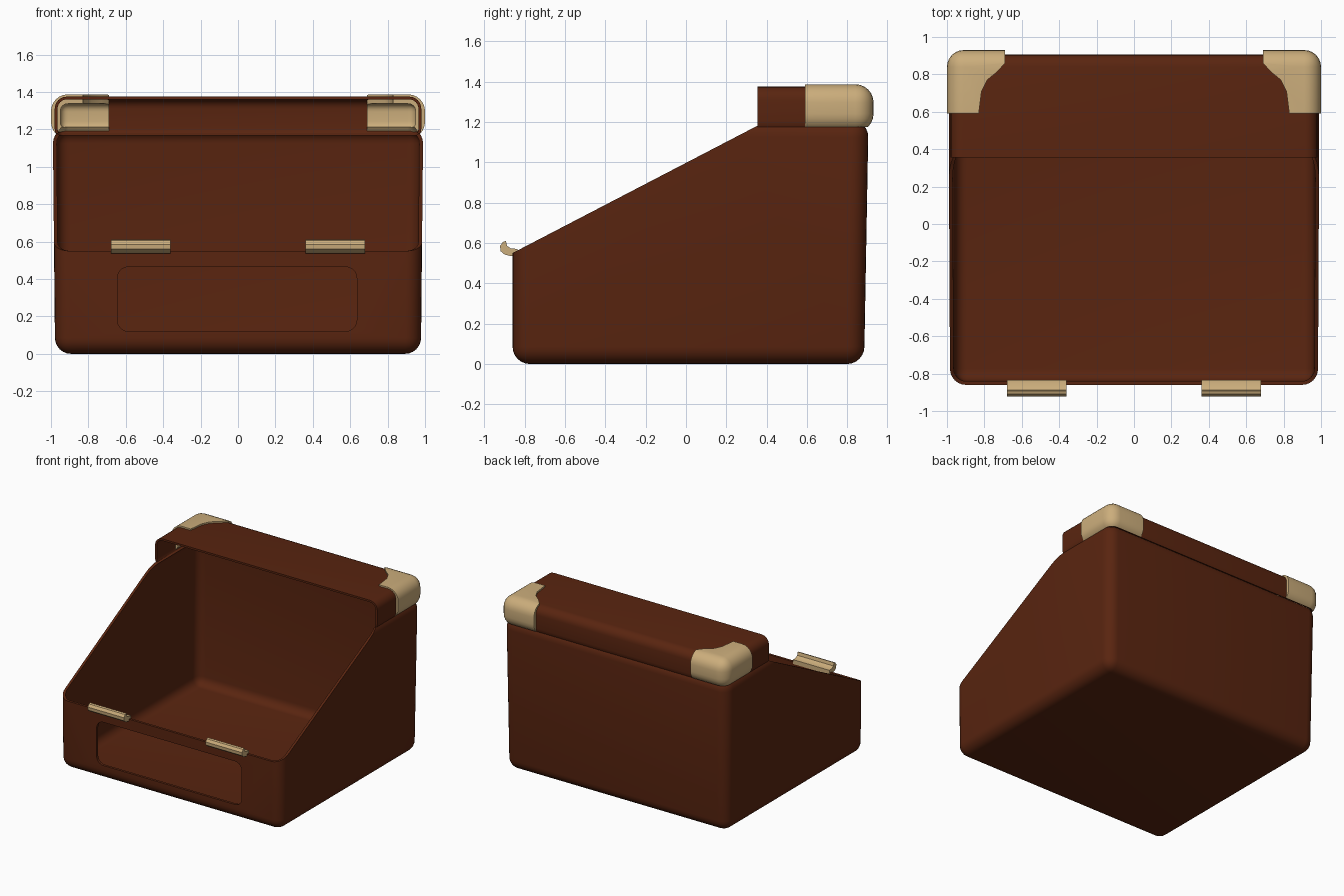
import bpy, bmesh
from math import cos, sin, pi
from mathutils import Vector

cube = bpy.data.objects.get("Cube")
if cube:
    bpy.data.objects.remove(cube, do_unlink=True)


def material(name, colour):
    m = bpy.data.materials.new(name)
    m.use_nodes = True
    m.diffuse_color = colour
    bsdf = m.node_tree.nodes["Principled BSDF"]
    bsdf.inputs["Base Color"].default_value = colour
    bsdf.inputs["Roughness"].default_value = 0.6
    return m


brown = material("brown leather", (0.1, 0.018, 0.005, 1))
brass = material("pale brass", (0.6, 0.42, 0.2, 1))


def make_object(name, bm, mat):
    bmesh.ops.recalc_face_normals(bm, faces=bm.faces)
    mesh = bpy.data.meshes.new(name)
    bm.to_mesh(mesh)
    bm.free()
    mesh.materials.append(mat)
    ob = bpy.data.objects.new(name, mesh)
    bpy.context.collection.objects.link(ob)
    return ob


def rounded_shell(name, lo, hi, radius, cuts, thickness, mat, flare=0):
    """Rounded box, trimmed open by planes and thickened inwards."""
    lo, hi = Vector(lo), Vector(hi)
    bm = bmesh.new()
    bmesh.ops.create_cube(bm, size=1)
    for v in bm.verts:
        v.co = (lo + hi) / 2 + v.co * (hi - lo)
    bmesh.ops.bevel(bm, geom=bm.edges[:], offset=radius, segments=6,
                    profile=0.5, affect='EDGES')
    # walls lean out slightly towards the top
    for v in bm.verts:
        t = (v.co.z - lo.z) / (hi.z - lo.z) - 1
        v.co.x *= 1 + flare * t
        if v.co.y > 0:
            v.co.y *= 1 + 2 * flare * t
    for point, normal in cuts:
        bmesh.ops.bisect_plane(bm, geom=bm.verts[:] + bm.edges[:] + bm.faces[:],
                               plane_co=point, plane_no=normal, clear_outer=True)
    ob = make_object(name, bm, mat)
    mod = ob.modifiers.new("Wall", 'SOLIDIFY')
    mod.thickness = thickness
    mod.offset = -1
    return ob


def prism(name, points, place, lo, hi, mat):
    """Extrude a 2D outline between two depths; place maps (a, b, depth) to 3D."""
    bm = bmesh.new()
    rings = [[bm.verts.new(place(a, b, d)) for a, b in points] for d in (lo, hi)]
    n = len(points)
    bm.faces.new(rings[0])
    bm.faces.new(rings[1][::-1])
    for i in range(n):
        j = (i + 1) % n
        bm.faces.new((rings[0][i], rings[1][i], rings[1][j], rings[0][j]))
    return make_object(name, bm, mat)


def finish(ob, cutter=None, operation='DIFFERENCE'):
    """Apply modifiers, drop the cutter and smooth the surface."""
    if cutter:
        mod = ob.modifiers.new("Cut", 'BOOLEAN')
        mod.operation = operation
        mod.solver = 'EXACT'
        mod.object = cutter
        cutter.hide_render = True
    deps = bpy.context.evaluated_depsgraph_get()
    deps.update()
    mesh = bpy.data.meshes.new_from_object(ob.evaluated_get(deps))
    ob.modifiers.clear()
    ob.data = mesh
    if cutter:
        bpy.data.objects.remove(cutter, do_unlink=True)
    bpy.ops.object.select_all(action='DESELECT')
    ob.select_set(True)
    bpy.context.view_layer.objects.active = ob
    bpy.ops.object.shade_smooth_by_angle(angle=0.6)


# Case body with sloping open top and a rounded window in the front
body = rounded_shell("case_body", (-0.99, -0.86, 0), (0.99, 0.905, 1.21), 0.085,
                     [((0, 0, 1.18), (0, 0, 1)),
                      ((0, -0.86, 0.55), (0, -0.52, 1))], 0.02, brown, 0.012)
r = 0.06
window = [(x + r * cos(a + k * pi / 10), z + r * sin(a + k * pi / 10))
          for x, z, a in ((0.575, 0.405, 0), (-0.585, 0.405, pi / 2),
                          (-0.585, 0.18, pi), (0.575, 0.18, 1.5 * pi))
          for k in range(6)]
finish(body, prism("window_cutter", window, lambda a, b, d: (a, d, b),
                   -1, -0.7, brown))

# Hollow lid, open at the front and below
lid = rounded_shell("lid", (-0.98, 0.1, 1.14), (0.98, 0.905, 1.375), 0.065,
                    [((0, 0.355, 0), (0, -1, 0)), ((0, 0, 1.175), (0, 0, -1))],
                    0.015, brown)
finish(lid)

# Corner caps on the lid and catches on the front edge
cap_outline = [(1.1, 1), (0.69, 1), (0.69, 0.86), (0.73, 0.815), (0.785, 0.77),
               (0.815, 0.71), (0.83, 0.59), (1.1, 0.59)]
catch_profile = [(-0.835, 0.57), (-0.868, 0.573), (-0.887, 0.585), (-0.893, 0.61),
                 (-0.908, 0.605), (-0.922, 0.585), (-0.92, 0.56), (-0.9, 0.543),
                 (-0.87, 0.535), (-0.835, 0.535)]
for side, s in (("left", 1), ("right", -1)):
    cap = rounded_shell(side + "_corner_cap", (-1, 0.1, 1.15), (1, 0.93, 1.387), 0.09,
                        [((0, 0, 1.175), (0, 0, -1))], 0.05, brass)
    finish(cap, prism("cap_cutter", cap_outline, lambda a, b, d: (s * a, b, d),
                      1, 1.6, brass), 'INTERSECT')
    catch = prism(side + "_catch", catch_profile, lambda a, b, d: (s * d, a, b),
                  0.36, 0.68, brass)
    finish(catch)
